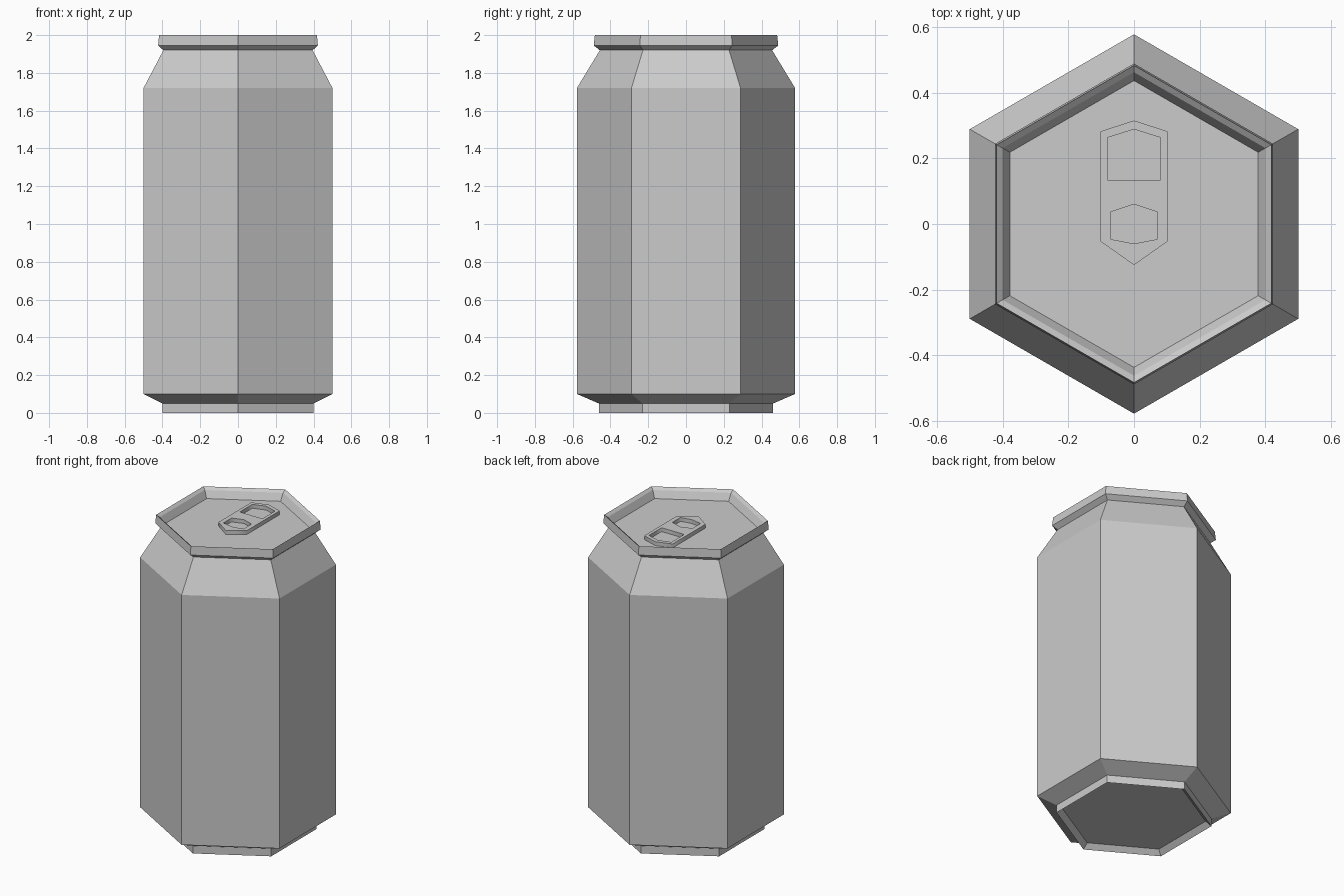
import bpy, bmesh, math

if "Cube" in bpy.data.objects:
    bpy.data.objects.remove(bpy.data.objects["Cube"])

SIDES = 6


def hex_lathe(name, profile):
    """Closed six-sided turned shape from (flat distance, z) pairs, capped at both ends."""
    bm = bmesh.new()
    rings = []
    for apothem, z in profile:
        r = apothem / math.cos(math.pi / SIDES)
        rings.append([bm.verts.new((r * math.cos(a), r * math.sin(a), z))
                      for a in (math.pi / 2 + i * math.tau / SIDES for i in range(SIDES))])
    for low, high in zip(rings, rings[1:]):
        for i in range(SIDES):
            j = (i + 1) % SIDES
            bm.faces.new((low[i], low[j], high[j], high[i]))
    bm.faces.new(rings[0][::-1])
    bm.faces.new(rings[-1])
    bmesh.ops.recalc_face_normals(bm, faces=bm.faces)
    mesh = bpy.data.meshes.new(name)
    bm.to_mesh(mesh)
    bm.free()
    obj = bpy.data.objects.new(name, mesh)
    bpy.context.collection.objects.link(obj)
    return obj


def plate(name, outlines, z_low, z_high):
    """Flat plate: first outline is the edge, the others are holes."""
    curve = bpy.data.curves.new(name, 'CURVE')
    curve.dimensions = '2D'
    curve.fill_mode = 'BOTH'
    curve.extrude = (z_high - z_low) / 2
    for points in outlines:
        spline = curve.splines.new('POLY')
        spline.points.add(len(points) - 1)
        for p, (x, y) in zip(spline.points, points):
            p.co = (x, y, 0, 1)
        spline.use_cyclic_u = True
    obj = bpy.data.objects.new(name, curve)
    obj.location.z = (z_low + z_high) / 2
    bpy.context.collection.objects.link(obj)
    bpy.ops.object.select_all(action='DESELECT')
    obj.select_set(True)
    bpy.context.view_layer.objects.active = obj
    bpy.ops.object.convert(target='MESH')
    return bpy.context.object


def mirrored(half):
    """Complete a right-hand half outline across x = 0."""
    return half + [(-x, y) for x, y in reversed(half) if x > 0]


# Can body: recessed base, foot, wall, shoulder, rim and sunken lid
LID_Z = 1.94
hex_lathe("can_body", [
    (0.37, 0.03), (0.40, 0.0), (0.40, 0.05), (0.50, 0.10), (0.50, 1.72),
    (0.395, 1.92), (0.423, 1.945), (0.418, 2.0), (0.40, 1.985), (0.378, LID_Z)])

# Pull tab with a finger hole and a rivet hole
tab_edge = mirrored([(0, 0.315), (0.102, 0.282), (0.102, -0.053), (0, -0.125)])
finger_hole = mirrored([(0, 0.288), (0.081, 0.263), (0.081, 0.134)])
rivet_hole = mirrored([(0, 0.06), (0.072, 0.036), (0.072, -0.046), (0, -0.06)])
plate("pull_tab", [tab_edge, finger_hole, rivet_hole], LID_Z, LID_Z + 0.025)
